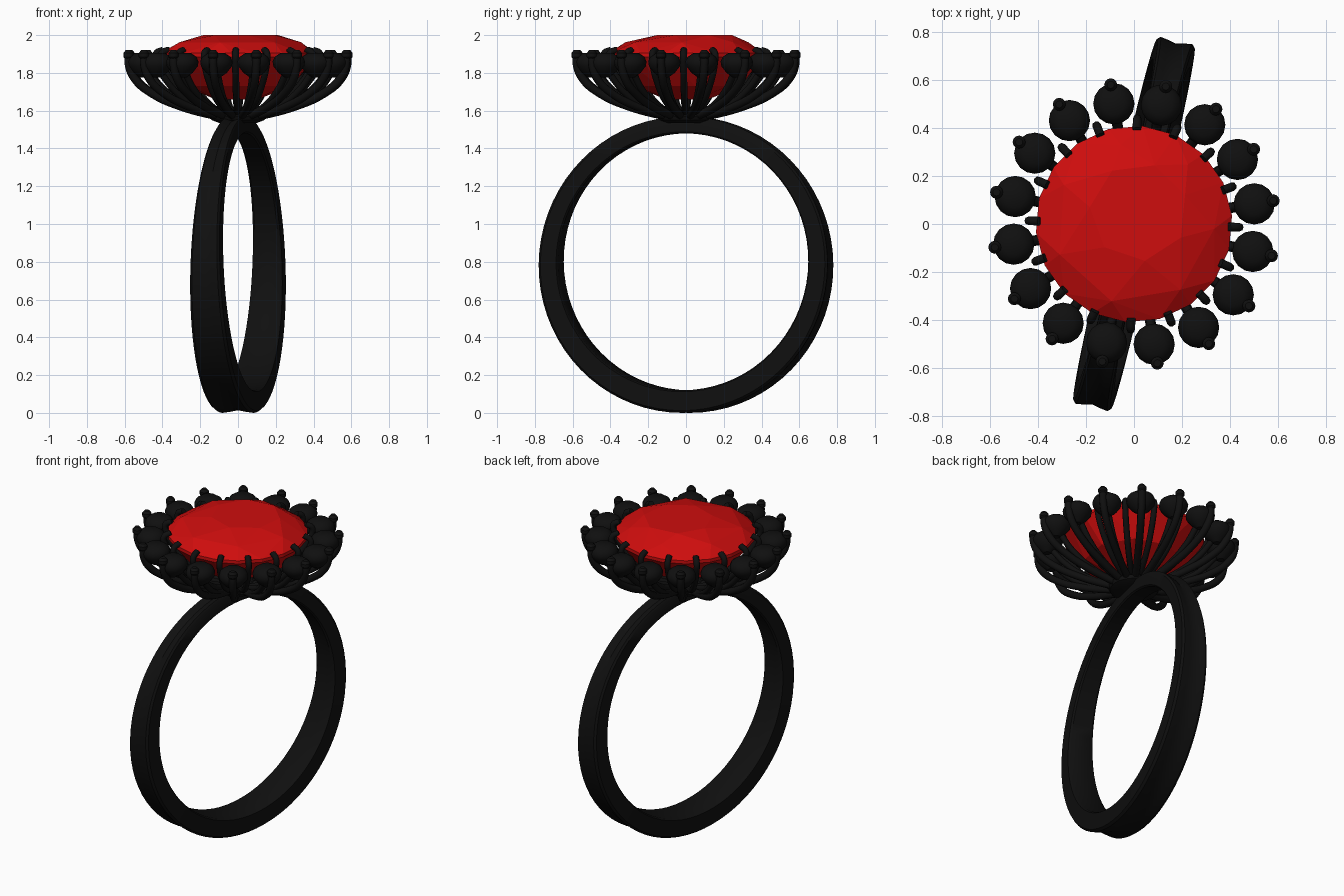
import bpy, bmesh, math
from math import sin, cos, pi, radians
from mathutils import Vector

if "Cube" in bpy.data.objects:
    bpy.data.objects.remove(bpy.data.objects["Cube"])


def material(name, rgb):
    m = bpy.data.materials.new(name)
    m.diffuse_color = (*rgb, 1)
    m.use_nodes = True
    m.node_tree.nodes["Principled BSDF"].inputs["Base Color"].default_value = m.diffuse_color
    return m


BLACK = material("black metal", (0.005, 0.005, 0.005))
RED = material("red gem", (0.62, 0.004, 0.004))
COUNT = 16
STEP = 2 * pi / COUNT
STONE_START = radians(9.5)


def finish(bm, name, mat, smooth=True):
    bmesh.ops.recalc_face_normals(bm, faces=bm.faces[:])
    me = bpy.data.meshes.new(name)
    bm.to_mesh(me)
    bm.free()
    ob = bpy.data.objects.new(name, me)
    bpy.context.collection.objects.link(ob)
    me.materials.append(mat)
    if smooth:
        bpy.ops.object.select_all(action='DESELECT')
        ob.select_set(True)
        bpy.context.view_layer.objects.active = ob
        bpy.ops.object.shade_smooth_by_angle(angle=radians(35))
    return ob


def lathe(bm, profile, centre, sides):
    """Revolve (radius, z) points round a vertical axis, capped at both ends."""
    rings = [[bm.verts.new((centre[0] + r * cos(2 * pi * i / sides),
                            centre[1] + r * sin(2 * pi * i / sides), z))
              for i in range(sides)] for r, z in profile]
    for a, b in zip(rings, rings[1:]):
        for i in range(sides):
            j = (i + 1) % sides
            bm.faces.new((a[i], a[j], b[j], b[i]))
    bm.faces.new(rings[0])
    bm.faces.new(rings[-1])


def ribs(name, path, radius, start):
    """A ring of curved wires, each following (radius, z) points."""
    cu = bpy.data.curves.new(name, 'CURVE')
    cu.dimensions = '3D'
    cu.bevel_depth = radius
    cu.bevel_resolution = 2
    cu.resolution_u = 5
    cu.use_fill_caps = True
    for k in range(COUNT):
        a = start + k * STEP
        sp = cu.splines.new('BEZIER')
        sp.bezier_points.add(len(path) - 1)
        for p, (r, z) in zip(sp.bezier_points, path):
            p.co = (r * cos(a), r * sin(a), z)
            p.handle_left_type = p.handle_right_type = 'AUTO'
    cu.materials.append(BLACK)
    ob = bpy.data.objects.new(name, cu)
    bpy.context.collection.objects.link(ob)
    bpy.ops.object.select_all(action='DESELECT')
    ob.select_set(True)
    bpy.context.view_layer.objects.active = ob
    bpy.ops.object.convert(target='MESH')


# finger band: wide and thick at the bottom, slim at the top, grooved outside
bm = bmesh.new()
turn = radians(13)
along = Vector((sin(turn), cos(turn), 0))
across = Vector((cos(turn), -sin(turn), 0))
SEG = 72
loops = []
for i in range(SEG):
    t = 2 * pi * i / SEG
    up = (1 + sin(t)) / 2
    w = 0.10 - 0.05 * up ** 1.3
    outer, inner = (0.785, 0.785), (0.80, 0.68)
    section = [(-1, inner, 0.008), (-0.85, inner, 0), (0.85, inner, 0), (1, inner, 0.008),
               (1, outer, -0.012), (0.85, outer, 0), (0.4, outer, -0.006), (0, outer, -0.014),
               (-0.4, outer, -0.006), (-0.85, outer, 0), (-1, outer, -0.012)]
    loops.append([bm.verts.new(along * ((r + d) * cos(t)) + across * (s * w)
                               + Vector((0, 0, zc + (r + d) * sin(t))))
                  for s, (zc, r), d in section])
for i in range(SEG):
    a, b = loops[i], loops[(i + 1) % SEG]
    for j in range(len(a)):
        k = (j + 1) % len(a)
        bm.faces.new((a[j], a[k], b[k], b[j]))
finish(bm, "finger_band", BLACK)

# collar joining the band to the basket
bm = bmesh.new()
lathe(bm, [(0.10, 1.535), (0.14, 1.55), (0.15, 1.57), (0.12, 1.59)], (0, 0), 32)
finish(bm, "basket_collar", BLACK)

# basket wires: outer ones hold the small stones, inner ones the big gem
ribs("outer_ribs", [(0.09, 1.565), (0.30, 1.62), (0.46, 1.69), (0.555, 1.77),
                    (0.587, 1.85), (0.585, 1.895)], 0.022, STONE_START)
ribs("inner_ribs", [(0.09, 1.575), (0.26, 1.65), (0.37, 1.75), (0.43, 1.85),
                    (0.435, 1.90), (0.395, 1.922)], 0.018, STONE_START - STEP / 2)
ribs("stone_supports", [(0.10, 1.57), (0.28, 1.63), (0.40, 1.71), (0.48, 1.80)],
     0.018, STONE_START)

# small black stones and the beads on their outer claws
bm = bmesh.new()
beads = bmesh.new()
for k in range(COUNT):
    a = STONE_START + k * STEP
    lathe(bm, [(0.02, 1.775), (0.055, 1.80), (0.082, 1.835), (0.086, 1.86),
               (0.075, 1.885), (0.045, 1.905)], (0.508 * cos(a), 0.508 * sin(a)), 16)
    lathe(beads, [(0.015, 1.87), (0.027, 1.885), (0.027, 1.905), (0.015, 1.92)],
          (0.588 * cos(a), 0.588 * sin(a)), 12)
finish(bm, "small_stones", BLACK)
finish(beads, "claw_beads", BLACK)

# big faceted gem: convex hull of an uneven table, crown, girdle and pavilion
bm = bmesh.new()


def ring(n, r, z, start, cx=0, cy=0):
    for i in range(n):
        a = start + 2 * pi * i / n
        bm.verts.new((cx + r * cos(a), cy + r * sin(a), z))


ring(7, 0.205, 2.0, radians(20), 0.02, 0.05)
ring(7, 0.335, 1.962, radians(48))
ring(18, 0.41, 1.905, radians(5))
ring(18, 0.41, 1.885, radians(5))
ring(9, 0.29, 1.73, radians(10))
ring(5, 0.12, 1.66, radians(30))
bmesh.ops.convex_hull(bm, input=bm.verts[:])
bmesh.ops.dissolve_limit(bm, angle_limit=radians(2), verts=bm.verts[:], edges=bm.edges[:])
finish(bm, "big_gem", RED, smooth=False)
